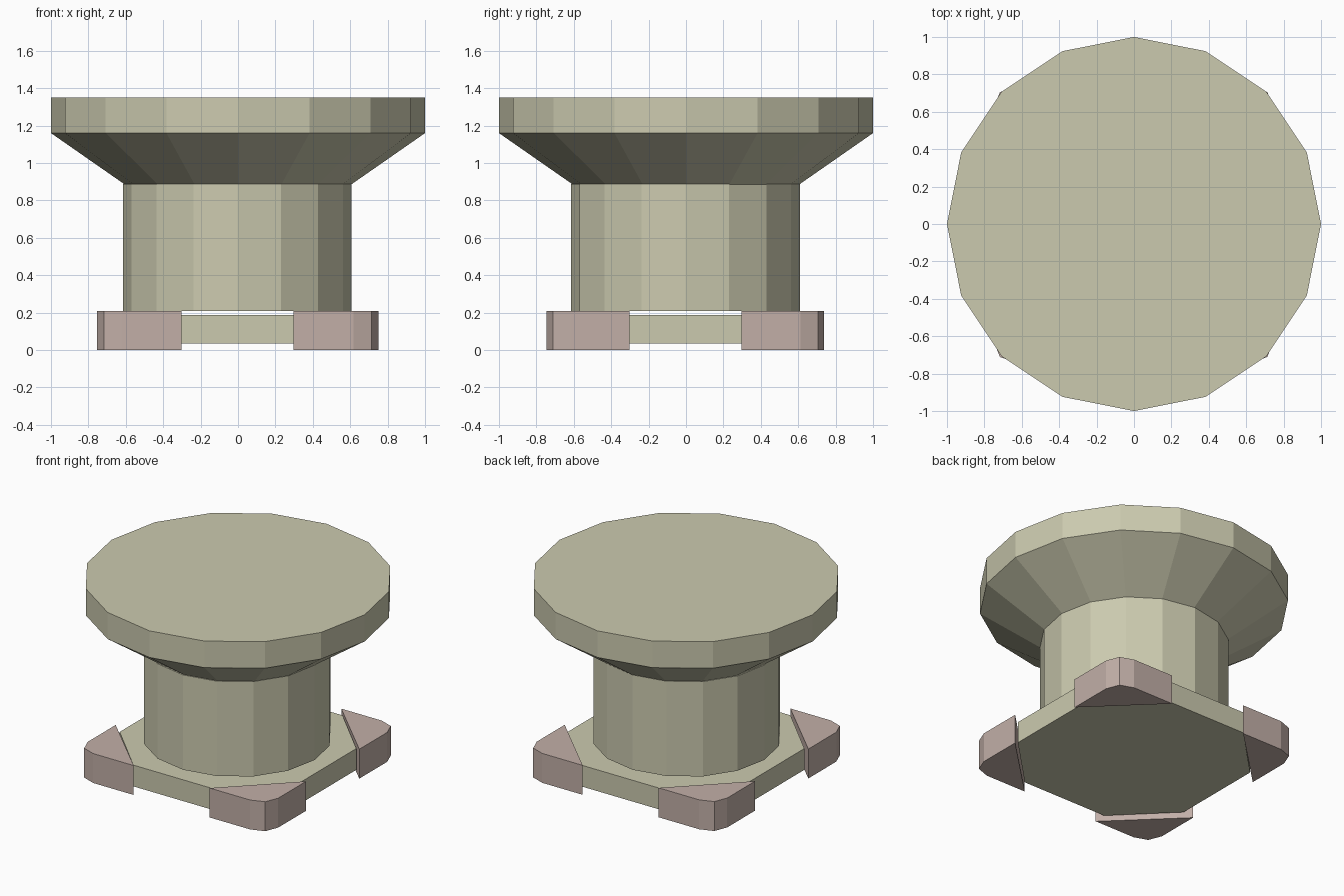
import bpy, bmesh
from math import cos, sin, pi

if "Cube" in bpy.data.objects:
    bpy.data.objects.remove(bpy.data.objects["Cube"])

SIDES = 16


def material(name, rgb):
    mat = bpy.data.materials.new(name)
    mat.diffuse_color = (*rgb, 1)
    mat.use_nodes = True
    mat.node_tree.nodes["Principled BSDF"].inputs["Base Color"].default_value = mat.diffuse_color
    return mat


CREAM = material("cream", (0.60, 0.59, 0.43))
PINK = material("dusty_pink", (0.54, 0.43, 0.39))


def stack(name, rings, mat):
    """Closed solid lofted through equal-length rings of points, bottom to top."""
    bm = bmesh.new()
    loops = [[bm.verts.new(p) for p in ring] for ring in rings]
    n = len(loops[0])
    for a, b in zip(loops, loops[1:]):
        for i in range(n):
            j = (i + 1) % n
            bm.faces.new((a[i], a[j], b[j], b[i]))
    bm.faces.new(loops[0][::-1])
    bm.faces.new(loops[-1])
    bmesh.ops.recalc_face_normals(bm, faces=bm.faces)
    mesh = bpy.data.meshes.new(name)
    bm.to_mesh(mesh)
    bm.free()
    mesh.materials.append(mat)
    obj = bpy.data.objects.new(name, mesh)
    bpy.context.collection.objects.link(obj)
    return obj


def lathe(name, profile, mat, cx=0, cy=0):
    rings = [[(cx + r * cos(2 * pi * i / SIDES), cy + r * sin(2 * pi * i / SIDES), z)
              for i in range(SIDES)] for r, z in profile]
    return stack(name, rings, mat)


def prism(name, outline, z0, z1, mat):
    return stack(name, [[(x, y, z) for x, y in outline] for z in (z0, z1)], mat)


# flared round top
lathe("top", [(0.605, 0.885), (1.0, 1.16), (1.0, 1.35)], CREAM)

# central column, just clear of the base plate
lathe("column", [(0.612, 0.21), (0.612, 0.887)], CREAM, -0.004, -0.003)

# square base plate with its corners cut off against the feet
H, C = 0.70, 0.335
prism("base_plate", [(-C, -H), (C, -H), (H, -C), (H, C), (C, H), (-C, H), (-H, C), (-H, -C)],
      0.035, 0.187, CREAM)

# triangular corner feet with blunted tips
FOOT = [(0.30, 0.742), (0.62, 0.742), (0.715, 0.708), (0.752, 0.615), (0.752, 0.30)]
for side, sx in (("left", -1), ("right", 1)):
    for end, sy in (("front", -1), ("back", 1)):
        prism(f"foot_{end}_{side}",
              [(sx * x - 0.002, sy * y - 0.003) for x, y in FOOT], 0, 0.21, PINK)
